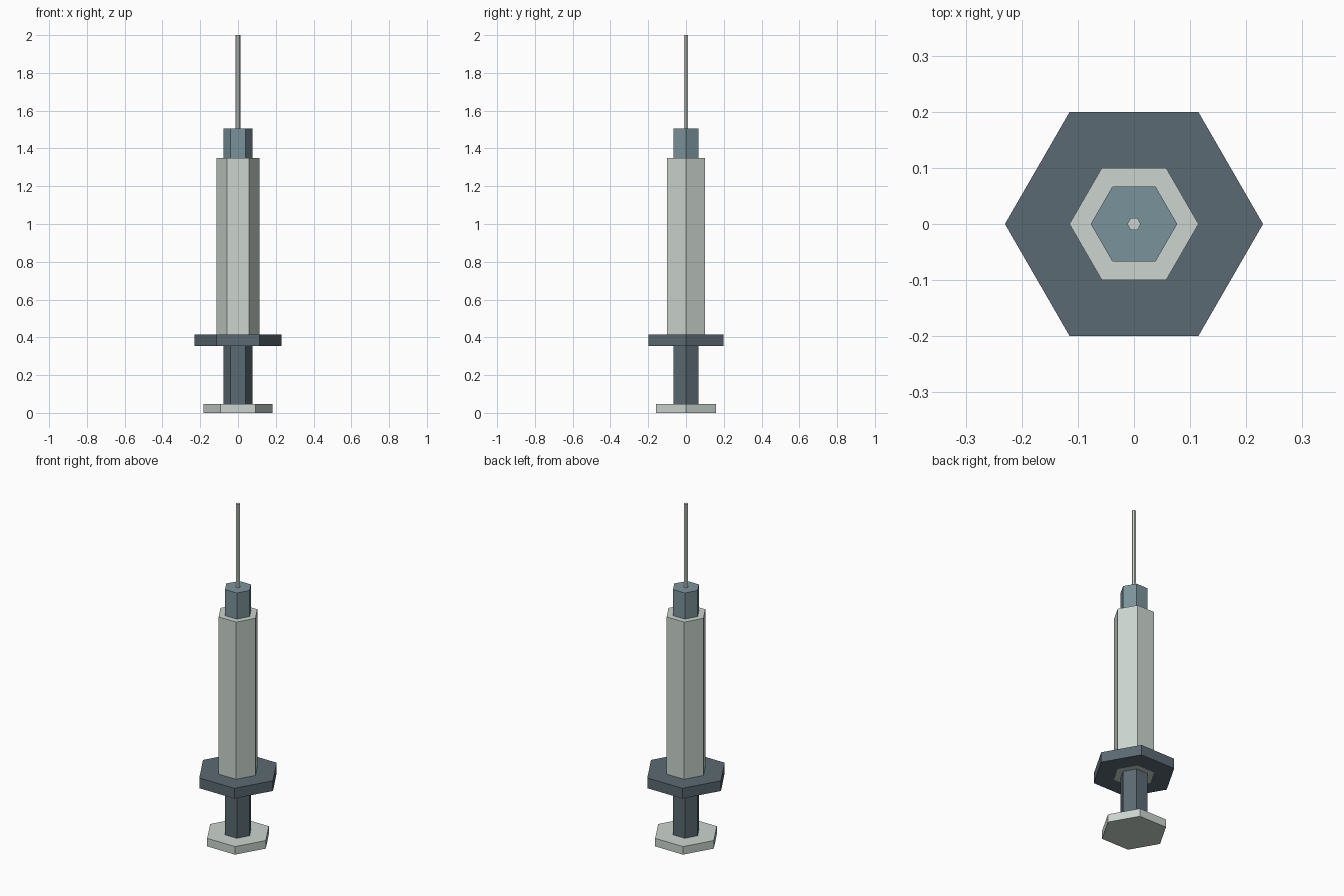
import bpy, bmesh, math

if "Cube" in bpy.data.objects:
    bpy.data.objects.remove(bpy.data.objects["Cube"])


def material(name, rgb):
    m = bpy.data.materials.new(name)
    lin = [((c / 255 + 0.055) / 1.055) ** 2.4 for c in rgb]
    m.diffuse_color = (*lin, 1)
    m.use_nodes = True
    m.node_tree.nodes["Principled BSDF"].inputs["Base Color"].default_value = m.diffuse_color
    return m


pale = material("pale grey", (204, 213, 207))
slate = material("dark slate", (91, 106, 114))
teal = material("teal grey", (122, 148, 155))


def hex_prism(name, radius, z0, z1, mat):
    """Six-sided prism with corners on the x axis."""
    bm = bmesh.new()
    ring = [bm.verts.new((radius * math.cos(i * math.pi / 3),
                          radius * math.sin(i * math.pi / 3), z0)) for i in range(6)]
    base = bm.faces.new(ring)
    top = bmesh.ops.extrude_face_region(bm, geom=[base])
    verts = [g for g in top["geom"] if isinstance(g, bmesh.types.BMVert)]
    bmesh.ops.translate(bm, verts=verts, vec=(0, 0, z1 - z0))
    bmesh.ops.recalc_face_normals(bm, faces=bm.faces)
    mesh = bpy.data.meshes.new(name)
    bm.to_mesh(mesh)
    bm.free()
    mesh.materials.append(mat)
    obj = bpy.data.objects.new(name, mesh)
    bpy.context.collection.objects.link(obj)
    return obj


# Plunger
hex_prism("thumb_rest", 0.183, 0.0, 0.048, pale)
hex_prism("plunger_rod", 0.077, 0.048, 0.42, slate)
# Barrel, its lower end just showing under the finger flange
hex_prism("finger_flange", 0.23, 0.355, 0.416, slate)
hex_prism("barrel", 0.115, 0.354, 1.35, pale)
# Tip
hex_prism("needle_hub", 0.077, 1.35, 1.505, teal)
hex_prism("needle", 0.012, 1.505, 2.0, pale)
